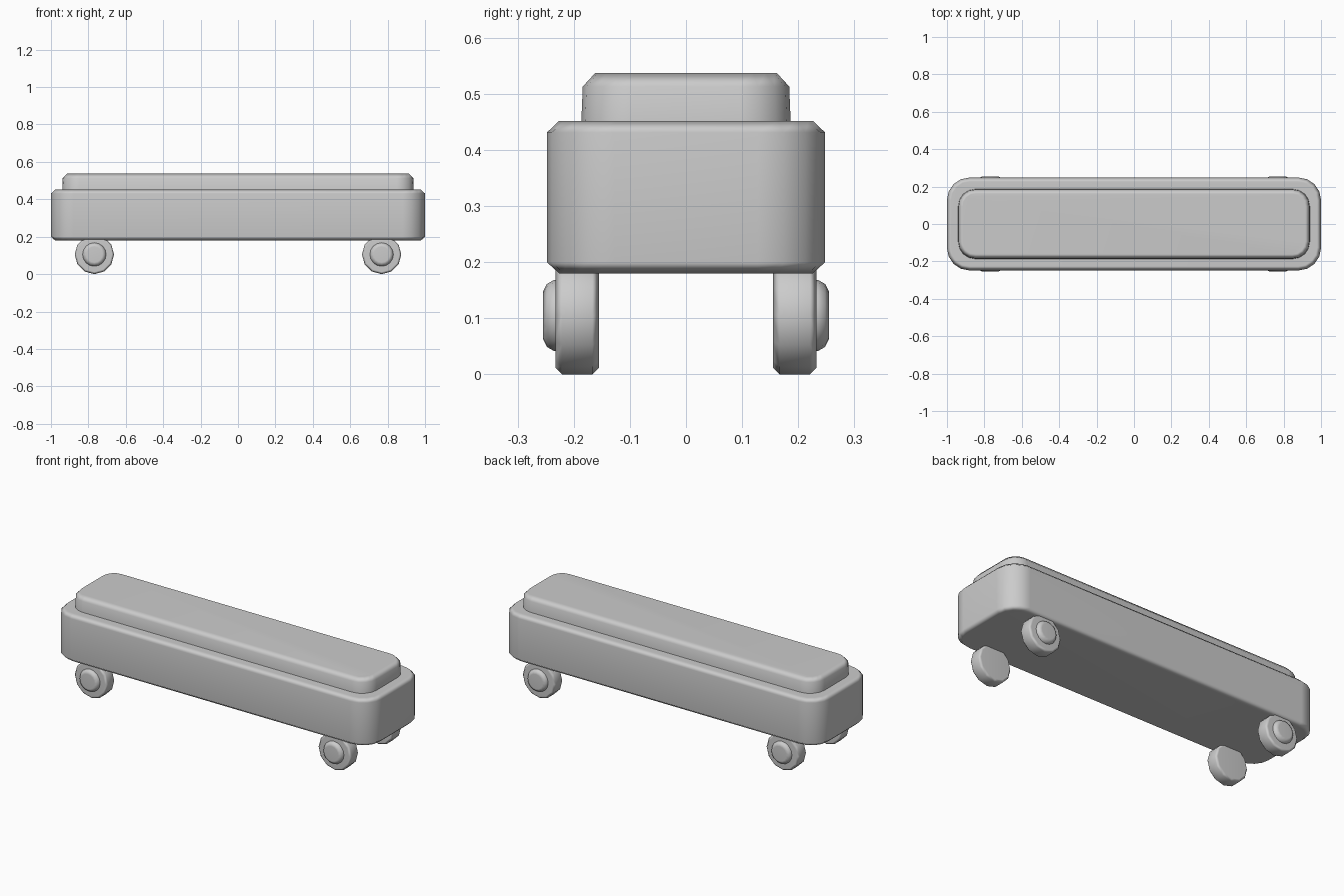
import bpy, bmesh, math
from mathutils import Vector

if "Cube" in bpy.data.objects:
    bpy.data.objects.remove(bpy.data.objects["Cube"])

grey = bpy.data.materials.new("plain grey")
grey.diffuse_color = (0.6, 0.6, 0.6, 1)
grey.use_nodes = True
grey.node_tree.nodes["Principled BSDF"].inputs["Base Color"].default_value = grey.diffuse_color


def loft(name, rings):
    """Skin closed rings of points and cap both ends."""
    bm = bmesh.new()
    loops = [[bm.verts.new(p) for p in ring] for ring in rings]
    n = len(loops[0])
    for a, b in zip(loops, loops[1:]):
        for i in range(n):
            j = (i + 1) % n
            bm.faces.new((a[i], a[j], b[j], b[i]))
    bm.faces.new(loops[0][::-1])
    bm.faces.new(loops[-1])
    bmesh.ops.recalc_face_normals(bm, faces=bm.faces[:])
    me = bpy.data.meshes.new(name)
    bm.to_mesh(me)
    bm.free()
    for p in me.polygons:
        p.use_smooth = True
    me.set_sharp_from_angle(angle=math.radians(50))
    me.materials.append(grey)
    ob = bpy.data.objects.new(name, me)
    bpy.context.collection.objects.link(ob)
    mod = ob.modifiers.new("flat faces", 'WEIGHTED_NORMAL')
    mod.keep_sharp = True
    return ob


def rounded_rect(hx, hy, r, z, seg=4):
    pts = []
    for k, (sx, sy) in enumerate([(1, 1), (-1, 1), (-1, -1), (1, -1)]):
        for i in range(seg + 1):
            a = math.radians(90 * (k + i / seg))
            pts.append(Vector((sx * (hx - r) + r * math.cos(a),
                               sy * (hy - r) + r * math.sin(a), z)))
    return pts


def wheel_ring(x, y, z, r, n):
    return [Vector((x + r * math.sin(2 * math.pi * i / n), y,
                    z + r * math.cos(2 * math.pi * i / n))) for i in range(n)]


# main body: rounded block with chamfered top and bottom rims
loft("body", [rounded_rect(0.978, 0.226, 0.10, 0.18),
              rounded_rect(1.0, 0.248, 0.12, 0.20),
              rounded_rect(1.0, 0.248, 0.12, 0.431),
              rounded_rect(0.978, 0.226, 0.10, 0.452)])

# raised top slab
loft("top_slab", [rounded_rect(0.94, 0.187, 0.09, 0.44),
                  rounded_rect(0.938, 0.184, 0.09, 0.513),
                  rounded_rect(0.915, 0.162, 0.068, 0.537)])

# four wheels with outer hubs
for sx, end in ((-1, "left"), (1, "right")):
    for sy, side in ((-1, "front"), (1, "back")):
        x, z = sx * 0.768, 0.105
        loft(f"wheel_{side}_{end}",
             [wheel_ring(x, sy * y, z, r, 12) for y, r in
              ((0.155, 0.093), (0.167, 0.105), (0.221, 0.105), (0.233, 0.093))])
        loft(f"hub_{side}_{end}",
             [wheel_ring(x, sy * y, z, r, 16) for y, r in
              ((0.225, 0.063), (0.236, 0.063), (0.248, 0.056), (0.255, 0.042))])
